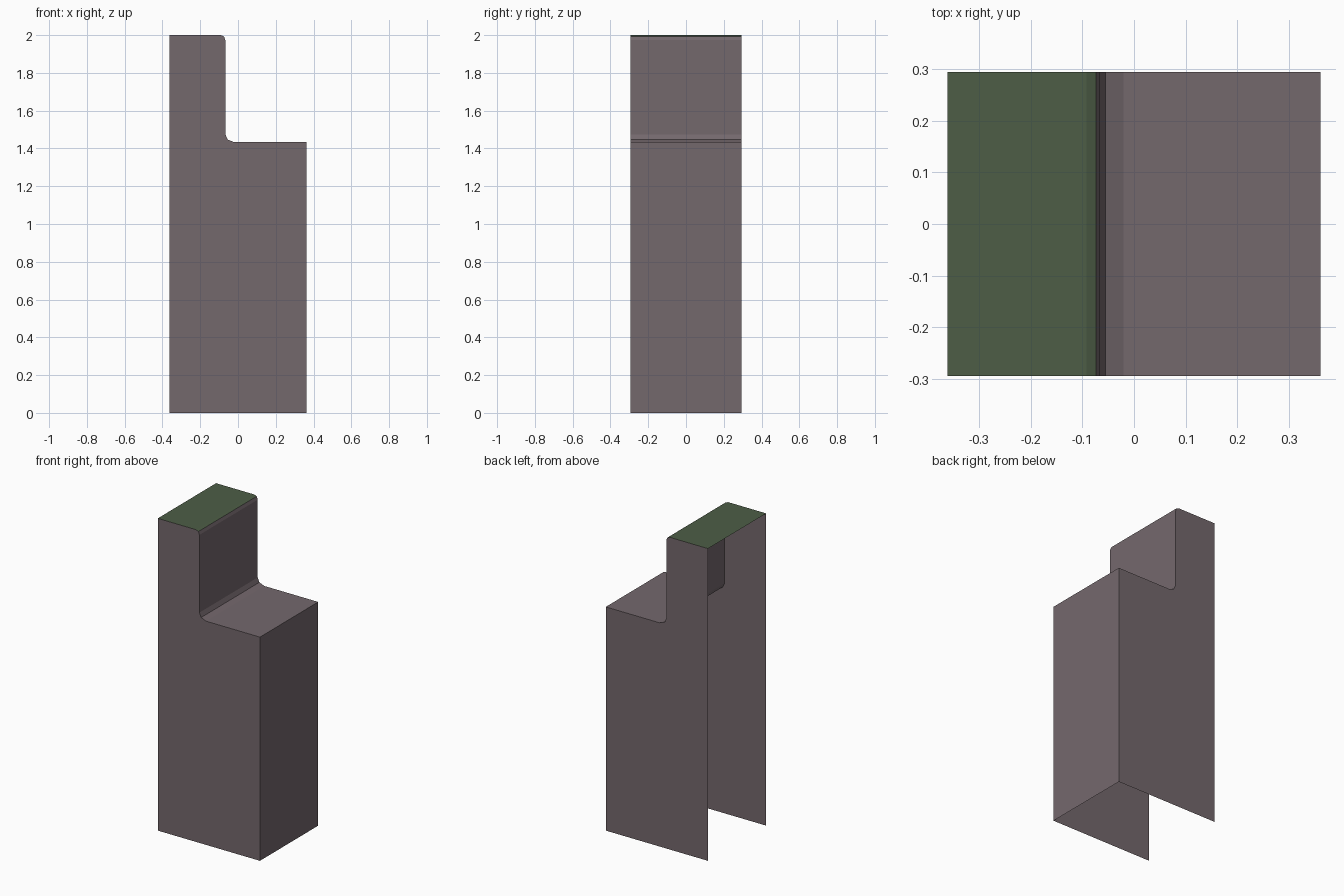
import bpy, bmesh

if "Cube" in bpy.data.objects:
    bpy.data.objects.remove(bpy.data.objects["Cube"])

def material(name, rgb):
    m = bpy.data.materials.new(name)
    m.diffuse_color = (*rgb, 1)
    m.use_nodes = True
    m.node_tree.nodes["Principled BSDF"].inputs["Base Color"].default_value = m.diffuse_color
    return m

mauve = material("mauve grey", (0.175, 0.139, 0.152))
green = material("moss green", (0.074, 0.110, 0.061))

# Stepped outline from the upper back edge down to the lower front edge (x, z)
X, Y = 0.362, 0.295
outline = [(-X, 2.0), (-0.092, 2.0), (-0.074, 1.993), (-0.067, 1.973),
           (-0.067, 1.475), (-0.055, 1.447), (-0.02, 1.433),
           (X, 1.433), (X, 0.0)]

bm = bmesh.new()
front = [bm.verts.new((x, -Y, z)) for x, z in outline]
back = [bm.verts.new((x, Y, z)) for x, z in outline]

# Skin across the outline; the rear (-x) and the bottom stay open
for i in range(len(outline) - 1):
    f = bm.faces.new((front[i], front[i + 1], back[i + 1], back[i]))
    f.material_index = 1 if f.calc_center_median().z > 1.99 else 0

# Two thin side walls
for row, y in ((front, -Y), (back, Y)):
    corner = bm.verts.new((-X, y, 0))
    face = bm.faces.new(row + [corner])
    face.normal_update()
    if face.normal.y * y < 0:
        face.normal_flip()

# Skin faces point outward (up and towards +x)
bm.normal_update()
for f in bm.faces:
    if abs(f.normal.y) < 0.5 and f.normal.x + f.normal.z < 0:
        f.normal_flip()

mesh = bpy.data.meshes.new("stepped_shell")
bm.to_mesh(mesh)
bm.free()
mesh.materials.append(mauve)
mesh.materials.append(green)
shell = bpy.data.objects.new("stepped_shell", mesh)
bpy.context.collection.objects.link(shell)
